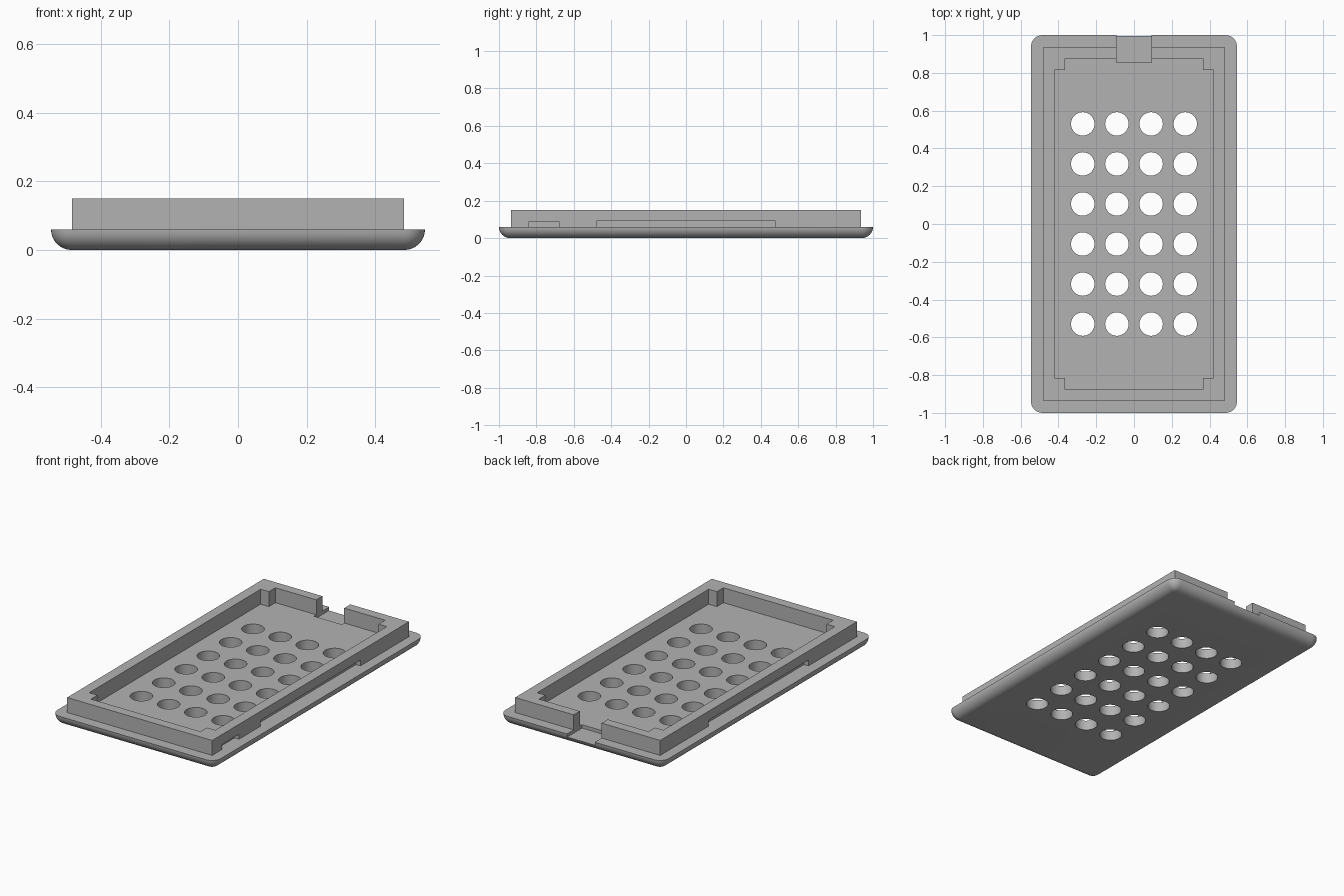
import bpy, bmesh, math
from mathutils import Matrix, Vector

cube = bpy.data.objects.get("Cube")
if cube:
    bpy.data.objects.remove(cube, do_unlink=True)

grey = bpy.data.materials.new("light grey plastic")
grey.use_nodes = True
colour = (0.45, 0.45, 0.45, 1)
grey.diffuse_color = colour
grey.node_tree.nodes["Principled BSDF"].inputs["Base Color"].default_value = colour

W, L, BASE_Z, TOP_Z = 0.545, 1.0, 0.06, 0.15
RIM_W, RIM_L = 0.483, 0.935


def make(name, bm):
    bmesh.ops.recalc_face_normals(bm, faces=bm.faces)
    mesh = bpy.data.meshes.new(name)
    bm.to_mesh(mesh)
    bm.free()
    mesh.materials.append(grey)
    ob = bpy.data.objects.new(name, mesh)
    bpy.context.collection.objects.link(ob)
    return ob


def box(name, x0, x1, y0, y1, z0, z1):
    bm = bmesh.new()
    mat = Matrix.Translation(((x0 + x1) / 2, (y0 + y1) / 2, (z0 + z1) / 2))
    mat = mat @ Matrix.Diagonal((x1 - x0, y1 - y0, z1 - z0, 1))
    bmesh.ops.create_cube(bm, size=1, matrix=mat)
    return make(name, bm)


def cut(ob, cutters):
    for c in cutters:
        c.hide_render = True
        mod = ob.modifiers.new("cut", "BOOLEAN")
        mod.operation, mod.solver, mod.object = "DIFFERENCE", "EXACT", c
    bpy.context.view_layer.update()
    deps = bpy.context.evaluated_depsgraph_get()
    baked = bpy.data.meshes.new_from_object(ob.evaluated_get(deps))
    ob.modifiers.clear()
    ob.data = baked


def smooth(ob):
    bpy.ops.object.select_all(action="DESELECT")
    ob.select_set(True)
    bpy.context.view_layer.objects.active = ob
    bpy.ops.object.shade_smooth_by_angle(angle=math.radians(35))


# Base plate: rounded rectangle with a quarter-round lower edge
bm = bmesh.new()
R, STEPS = 0.06, 8
rings = []
for i in range(STEPS + 1):
    a = math.pi / 2 * i / STEPS
    r = max(R * math.sin(a), 0.001)
    z = R * (1 - math.cos(a))
    ring = []
    for q, (sx, sy) in enumerate(((1, 1), (-1, 1), (-1, -1), (1, -1))):
        for k in range(STEPS + 1):
            t = math.pi / 2 * (q + k / STEPS)
            ring.append(bm.verts.new((sx * (W - R) + r * math.cos(t),
                                      sy * (L - R) + r * math.sin(t), z)))
    rings.append(ring)
for low, high in zip(rings, rings[1:]):
    for i in range(len(low)):
        j = (i + 1) % len(low)
        bm.faces.new((low[i], low[j], high[j], high[i]))
bm.faces.new(rings[0])
bm.faces.new(rings[-1])
plate = make("base_plate", bm)

# Vent holes: four columns, six rows
bm = bmesh.new()
for col in range(4):
    for row in range(6):
        pos = Vector(((col - 1.5) * 0.181, (row - 2.5) * 0.212, 0.03))
        bmesh.ops.create_cone(bm, cap_ends=True, segments=40, radius1=0.062,
                              radius2=0.062, depth=0.2, matrix=Matrix.Translation(pos))
holes = make("vent_hole_cutter", bm)

# Cable notch through the back wall and into the plate
notch = box("cable_notch_cutter", -0.093, 0.093, 0.855, 1.1, 0.04, 0.3)
cut(plate, [holes, notch])
smooth(plate)

# Raised rim with stepped inner corners
rim = box("raised_rim", -RIM_W, RIM_W, -RIM_L, RIM_L, BASE_Z, TOP_Z)
cutters = [
    notch,
    box("wide_cavity_cutter", -0.42, 0.42, -0.815, 0.815, 0, 0.3),
    box("long_cavity_cutter", -0.365, 0.365, -0.877, 0.877, 0, 0.3),
]
# Shallow clip slots along the foot of the long sides
DEPTH = 0.03
for s in (-1, 1):
    x0, x1 = sorted((s * (RIM_W - DEPTH), s * (RIM_W + 0.1)))
    cutters.append(box("long_slot_cutter", x0, x1, -0.475, 0.475, 0, 0.095))
cutters.append(box("short_slot_cutter", RIM_W - DEPTH, RIM_W + 0.1, -0.84, -0.68, 0, 0.09))
cut(rim, cutters)

for c in cutters + [holes]:
    bpy.data.objects.remove(c, do_unlink=True)
